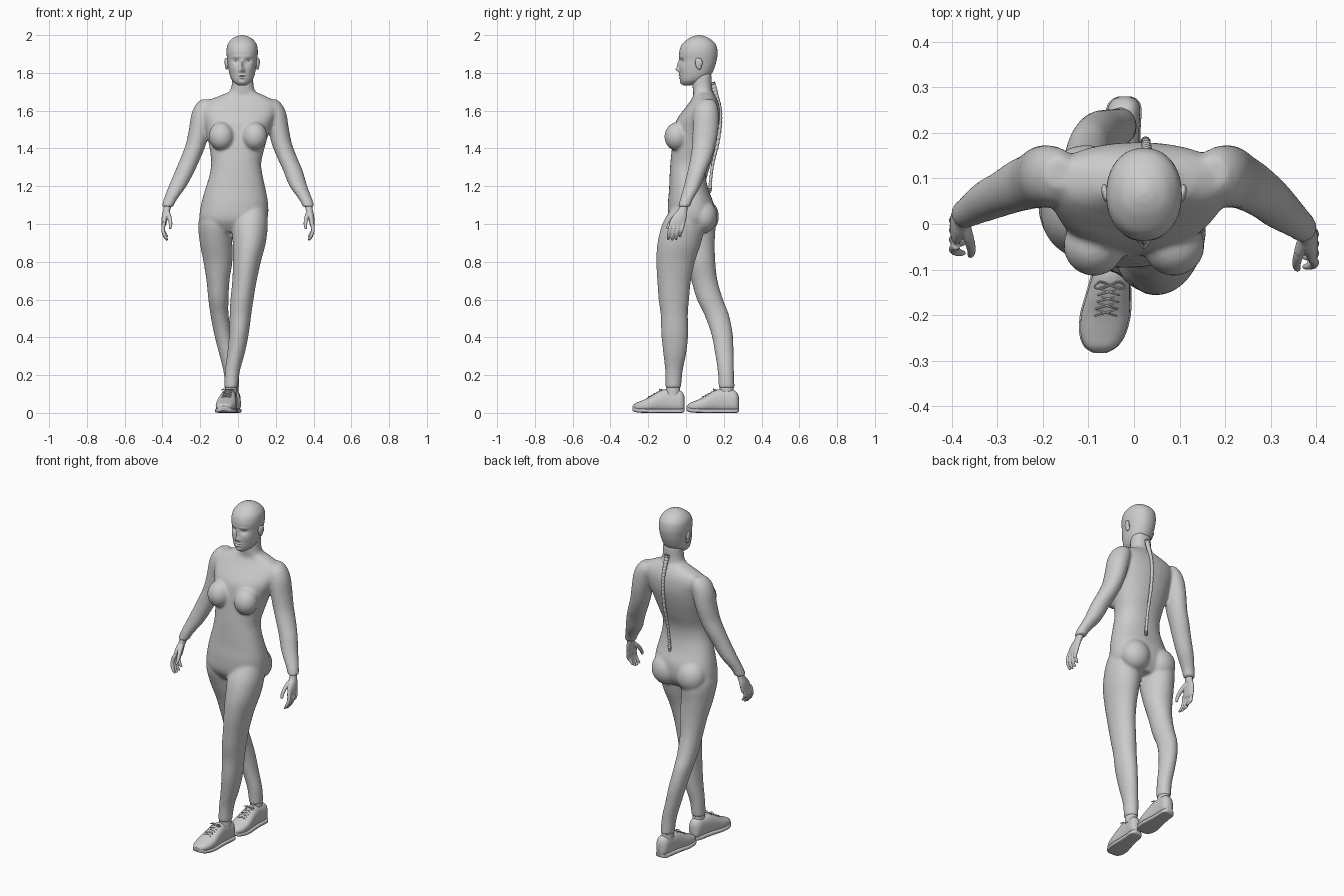
import bpy, bmesh, math
from mathutils import Vector, Matrix

grey = bpy.data.materials.new("plain_grey")
grey.diffuse_color = (0.6, 0.6, 0.6, 1)


def spline(rows, sub):
    """Smoothly interpolate rows of numbers."""
    out = []
    for i in range(len(rows) - 1):
        p0, p1, p2 = rows[max(i - 1, 0)], rows[i], rows[i + 1]
        p3 = rows[min(i + 2, len(rows) - 1)]
        for k in range(sub):
            t = k / sub
            out.append([0.5 * (2 * b + (c - a) * t + (2 * a - 5 * b + 4 * c - d) * t * t
                               + (3 * b - a - 3 * c + d) * t ** 3)
                        for a, b, c, d in zip(p0, p1, p2, p3)])
    out.append(list(rows[-1]))
    return out


def skin(bm, rings):
    """Bridge a list of closed rings and cap both ends."""
    rows = [[bm.verts.new(co) for co in ring] for ring in rings]
    n = len(rows[0])
    for a, b in zip(rows, rows[1:]):
        for i in range(n):
            j = (i + 1) % n
            bm.faces.new((a[i], a[j], b[j], b[i]))
    bm.faces.new(rows[0][::-1])
    bm.faces.new(rows[-1])


def upright(s, a, b):
    return Vector((a, b, s))


def lengthwise(s, a, b):
    return Vector((a, s, b))


def loft(bm, rows, place=upright, n=36, sub=6, p=2.0):
    """Rows are (station, a min, a max, b min, b max) of rounded sections."""
    rings = []
    for s, a0, a1, b0, b1 in spline(rows, sub):
        ring = []
        for i in range(n):
            t = 2 * math.pi * i / n
            c, d = math.cos(t), math.sin(t)
            u = math.copysign(abs(c) ** (2 / p), c)
            v = math.copysign(abs(d) ** (2 / p), d)
            ring.append(place(s, (a0 + a1 + (a1 - a0) * u) / 2, (b0 + b1 + (b1 - b0) * v) / 2))
        rings.append(ring)
    skin(bm, rings)


def tube(bm, rows, n=10, sub=5):
    """Rows are (x, y, z, radius)."""
    pts = spline(rows, sub)
    rings = []
    for i, q in enumerate(pts):
        d = Vector(pts[min(i + 1, len(pts) - 1)][:3]) - Vector(pts[max(i - 1, 0)][:3])
        u = d.cross(Vector((0.31, 0.2, 0.93)) if abs(d.normalized().z) < 0.7
                    else Vector((1, 0, 0))).normalized()
        v = d.normalized().cross(u)
        rings.append([Vector(q[:3]) + q[3] * (u * math.cos(2 * math.pi * k / n)
                      + v * math.sin(2 * math.pi * k / n)) for k in range(n)])
    skin(bm, rings)


def ball(bm, centre, radii, tilt=0.0):
    m = Matrix.Translation(centre) @ Matrix.Rotation(tilt, 4, 'X') @ Matrix.Diagonal((*radii, 1))
    bmesh.ops.create_uvsphere(bm, u_segments=28, v_segments=18, radius=1, matrix=m)


def finish(name, bm, voxel=0, smooth=6):
    bmesh.ops.recalc_face_normals(bm, faces=bm.faces[:])
    me = bpy.data.meshes.new(name)
    bm.to_mesh(me)
    bm.free()
    me.materials.append(grey)
    for f in me.polygons:
        f.use_smooth = True
    me.set_sharp_from_angle(angle=math.radians(50))
    ob = bpy.data.objects.new(name, me)
    bpy.context.collection.objects.link(ob)
    if voxel:  # fuse overlapping volumes into one soft surface
        r = ob.modifiers.new("fuse", 'REMESH')
        r.mode, r.voxel_size, r.use_smooth_shade = 'VOXEL', voxel, True
        s = ob.modifiers.new("soften", 'SMOOTH')
        s.factor, s.iterations = 0.5, smooth
    return ob


def side_rows(rows, s):
    """Place arm rows on the given side, with the slight swing of each arm."""
    out = []
    for z, x0, x1, y0, y1 in rows:
        o = 0.01 if s > 0 and z > 1.25 else 0
        dy = 0.03 * max(0, (1.4 - z) / 0.3) if s < 0 else 0
        xs = sorted((s * x0 + o, s * x1 + o))
        out.append((z, *xs, y0 + dy, y1 + dy))
    return out


# body: torso and neck
bm = bmesh.new()
loft(bm, [(.96, -.16, .10, -.05, .11), (1.02, -.203, .153, -.09, .145), (1.10, -.196, .16, -.096, .148),
          (1.18, -.175, .147, -.09, .12), (1.25, -.153, .132, -.087, .105), (1.32, -.142, .123, -.083, .11),
          (1.40, -.15, .14, -.075, .138), (1.48, -.167, .163, -.065, .163), (1.55, -.18, .19, -.05, .178),
          (1.61, -.19, .21, -.008, .178), (1.65, -.165, .195, .022, .168), (1.68, -.095, .14, .038, .153),
          (1.71, -.04, .088, .036, .138), (1.80, -.03, .08, .03, .135)], p=2.25)
for x in (-.088, .088):
    ball(bm, (x, -.048, 1.465), (.067, .066, .075), -.15)
for x, y in ((-.105, .098), (.065, .09)):
    ball(bm, (x, y, 1.04), (.085, .076, .09))
# body: forward leg, then trailing leg
loft(bm, [(1.08, .0, .15, -.08, .09), (1.0, -.03, .158, -.125, .10), (.90, -.028, .147, -.151, .08),
          (.80, -.027, .121, -.157, .047), (.70, -.03, .099, -.152, .026), (.60, -.04, .082, -.145, .016),
          (.52, -.044, .07, -.134, .01), (.42, -.047, .057, -.131, .012), (.32, -.056, .037, -.121, .002),
          (.22, -.069, .01, -.11, -.018), (.13, -.073, -.001, -.109, -.026)])
loft(bm, [(1.08, -.19, -.03, -.06, .13), (1.0, -.21, -.03, -.07, .155), (.90, -.202, -.03, -.04, .152),
          (.80, -.183, -.03, -.002, .155), (.70, -.167, -.045, .028, .167), (.60, -.157, -.05, .058, .196),
          (.52, -.146, -.05, .097, .227), (.42, -.127, -.035, .133, .247), (.32, -.102, -.018, .153, .252),
          (.22, -.077, .002, .168, .254), (.13, -.066, .007, .173, .257)])
# body: arms
ARM = [(1.66, .135, .195, .08, .145), (1.63, .12, .225, .05, .165), (1.58, .13, .247, .038, .173),
       (1.50, .15, .26, .035, .171), (1.42, .17, .277, .033, .157), (1.35, .198, .304, .023, .137),
       (1.28, .23, .333, .008, .108), (1.20, .273, .367, -.012, .077), (1.13, .323, .394, -.032, .037),
       (1.09, .343, .404, -.042, .022)]
for s in (1, -1):
    loft(bm, side_rows(ARM, s))
finish("body", bm, 0.008, 6)

# head with sculpted face
HX = .022
bm = bmesh.new()
loft(bm, [(z, HX - r, HX + r, y0, y1) for z, r, y0, y1 in (
    (1.732, .016, -.008, .02), (1.742, .034, -.02, .055), (1.76, .053, -.029, .095),
    (1.79, .066, -.034, .132), (1.83, .074, -.035, .152), (1.87, .079, -.033, .163),
    (1.91, .083, -.036, .167), (1.95, .077, -.022, .158), (1.98, .054, .012, .128),
    (1.995, .025, .042, .095), (2.0, .004, .064, .072))], n=96, sub=8, p=2.15)
face = [(0, 1.845, .008, .025, .012), (0, 1.818, .011, .011, .018), (0, 1.787, .018, .004, .006),
        (0, 1.774, .015, .005, .006), (0, 1.781, .02, .002, -.004), (0, 1.748, .018, .012, .007)]
for s in (1, -1):
    face += [(s * .011, 1.81, .007, .007, .006), (s * .032, 1.862, .016, .011, -.010),
             (s * .03, 1.885, .022, .007, .004), (s * .045, 1.825, .02, .02, .004)]
for v in bm.verts:
    if v.co.y < .045:
        x, z = v.co.x - HX, v.co.z
        v.co.y -= sum(d * math.exp(-((x - a) / sx) ** 2 - ((z - b) / sz) ** 2)
                      for a, b, sx, sz, d in face)
finish("head", bm)

for s, side in ((1, "left"), (-1, "right")):
    bm = bmesh.new()
    ball(bm, (HX + s * .032, -.006, 1.862), (.0125, .0115, .009))
    finish(side + "_eye", bm)
    bm = bmesh.new()
    ball(bm, (HX + s * .081, .066, 1.848), (.011, .017, .033), .2)
    ball(bm, (HX + s * .087, .074, 1.857), (.007, .014, .022), .2)
    finish(side + "_ear", bm, 0.003, 3)

    # hand: palm, four fingers and thumb
    bm = bmesh.new()
    loft(bm, side_rows([(1.12, .35, .39, -.03, .015), (1.08, .357, .395, -.04, .008),
                        (1.05, .368, .402, -.065, .006), (1.02, .374, .405, -.083, .0),
                        (.992, .381, .404, -.086, -.008)], s), n=24)
    dy = .03 if s < 0 else 0
    for i in range(4):
        y, tip = -.076 + .021 * i + dy, .917 + (.0, -.004, .0, .014)[i]
        tube(bm, [(s * .391, y, 1.01, .0105), (s * .397, y - .01, .97, .010),
                  (s * .388, y - .016, tip + .022, .009), (s * .373, y - .018, tip, .006)])
    tube(bm, [(s * .375, -.025 + dy, 1.065, .014), (s * .363, -.062 + dy, 1.035, .012),
              (s * .357, -.088 + dy, 1.0, .010), (s * .36, -.1 + dy, .975, .007)])
    finish(side + "_hand", bm, 0.0035, 3)

# long braid hanging down the back
bm = bmesh.new()
rows = spline([(.025, .14, 1.75, .014), (.027, .158, 1.69, .012), (.027, .178, 1.62, .009),
               (.025, .182, 1.54, .009), (.022, .168, 1.43, .009), (.02, .142, 1.32, .008),
               (.02, .13, 1.23, .008), (.02, .127, 1.18, .009), (.02, .126, 1.165, .004)], 8)
tube(bm, [(x, y, z, r * (1 + .14 * (-1) ** i)) for i, (x, y, z, r) in enumerate(rows)], sub=2)
finish("braid", bm)

# shoes: fraction from toe to heel, half width, bottom, top
SHOE = [(0, .012, .02, .035), (.05, .034, .012, .05), (.15, .048, .008, .062), (.3, .053, .006, .08),
        (.45, .048, .006, .105), (.6, .042, .006, .124), (.75, .038, .006, .124), (.9, .036, .006, .12),
        (.97, .027, .008, .105), (1, .012, .015, .085)]
for side, toe_y, length, toe_x, heel_x, ax, ay in (
        ("left", -.283, .275, -.075, -.035, -.037, -.068), ("right", .003, .277, -.045, -.02, -.03, .215)):
    def mid(t):
        return toe_x + (heel_x - toe_x) * t
    bm = bmesh.new()
    loft(bm, [(toe_y + length * t, mid(t) - w, mid(t) + w, b, h) for t, w, b, h in SHOE],
         lengthwise, p=2.5)
    finish(side + "_shoe", bm)
    bm = bmesh.new()
    loft(bm, [(toe_y + length * t, mid(t) - w - .003, mid(t) + w + .003, max(0, b - .007), b + .016)
              for t, w, b, h in SHOE], lengthwise, p=5)
    finish(side + "_sole", bm)
    # sock between shoe collar and leg
    bm = bmesh.new()
    loft(bm, [(z, ax - r, ax + r, ay - r * 1.15, ay + r * 1.15)
              for z, r in ((.09, .033), (.12, .032), (.15, .031))])
    finish(side + "_sock", bm)
    # criss-cross laces and bow
    bm = bmesh.new()
    for k in range(5):
        t = .32 + .055 * k
        y, z, x = toe_y + length * t, .083 + (t - .3) * .15, mid(t)
        for d in (.007, -.007):
            tube(bm, [(x - .024, y - d, z - .004, .0022), (x, y, z + .001, .0022),
                      (x + .024, y + d, z - .004, .0022)], n=6, sub=4)
    for s in (1, -1):
        tube(bm, [(x, y, z + .002, .002), (x + s * .02, y - .008, z + .008, .002),
                  (x + s * .034, y - .004, z + .002, .002), (x + s * .02, y + .008, z + .006, .002),
                  (x, y, z + .003, .002)], n=6, sub=4)
    finish(side + "_laces", bm)
